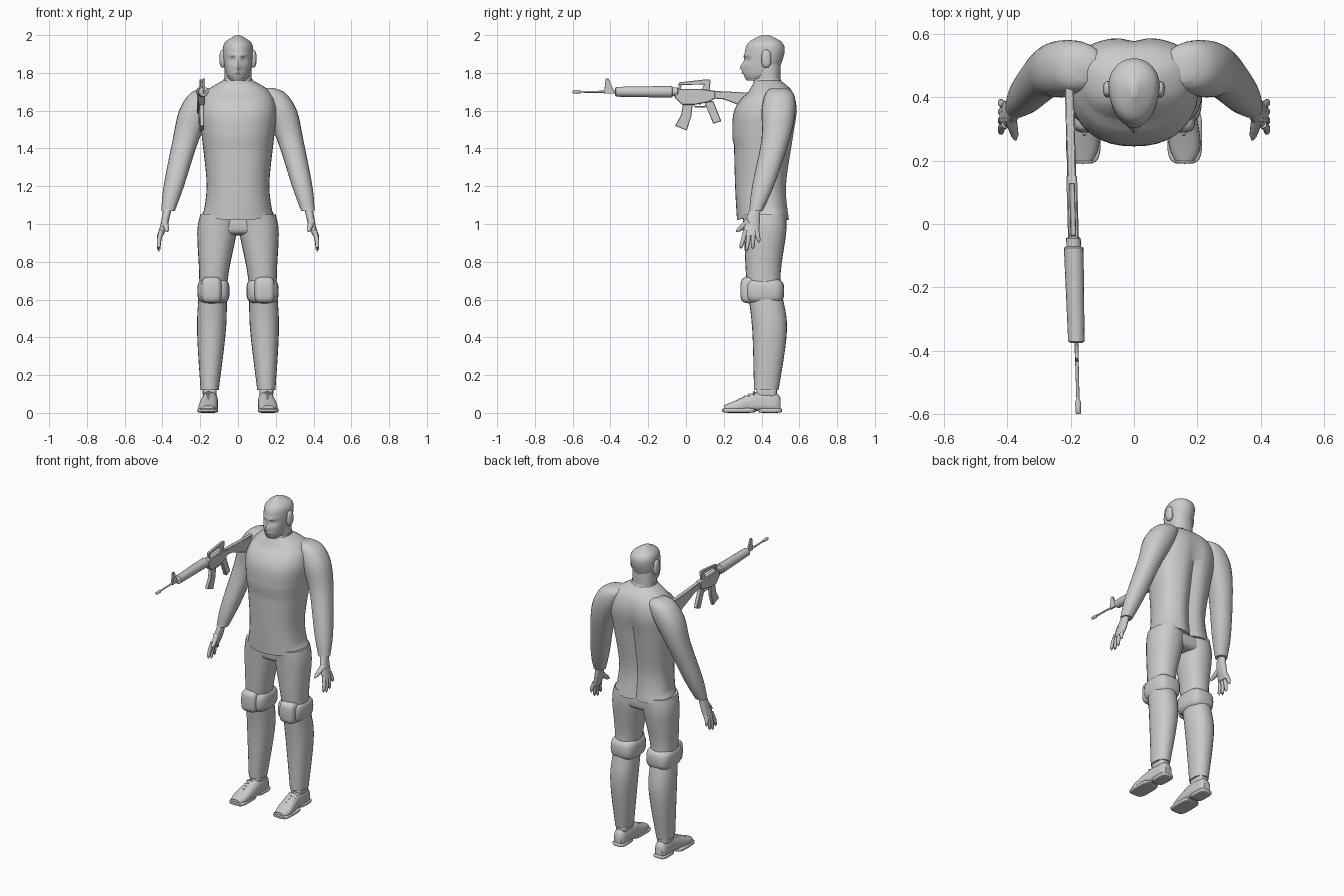
import bpy, bmesh
from math import cos, sin, pi, exp, copysign, radians
from mathutils import Vector

cube = bpy.data.objects.get("Cube")
if cube:
    bpy.data.objects.remove(cube)

grey = bpy.data.materials.new("plain grey")
grey.use_nodes = True
grey.diffuse_color = (.6, .6, .6, 1)
grey.node_tree.nodes["Principled BSDF"].inputs["Base Color"].default_value = grey.diffuse_color


def build(name, rings, mirror=False):
    """Join rings of points with quads, cap both ends and make the object."""
    bm = bmesh.new()
    loops = [[bm.verts.new(point) for point in ring] for ring in rings]
    for lower, upper in zip(loops, loops[1:]):
        for i in range(len(lower)):
            bm.faces.new((lower[i - 1], lower[i], upper[i], upper[i - 1]))
    bm.faces.new(loops[0])
    bm.faces.new(loops[-1])
    bmesh.ops.recalc_face_normals(bm, faces=bm.faces)
    mesh = bpy.data.meshes.new(name)
    bm.to_mesh(mesh)
    bm.free()
    mesh.materials.append(grey)
    part = bpy.data.objects.new(name, mesh)
    bpy.context.collection.objects.link(part)
    bpy.ops.object.select_all(action="DESELECT")
    bpy.context.view_layer.objects.active = part
    part.select_set(True)
    bpy.ops.object.shade_smooth_by_angle(angle=radians(40))
    if mirror:
        part.modifiers.new("mirror", "MIRROR")
    return part


def power_of(value, power):
    return copysign(abs(value) ** power, value)


def circle(sides):
    return [(cos(2 * pi * k / sides), sin(2 * pi * k / sides)) for k in range(sides)]


def spline(rows, steps):
    """Smooth curve through the given cross-section rows."""
    rows = [Vector(row) for row in rows]
    padded = [rows[0]] + rows + [rows[-1]]
    for a, b, c, d in zip(padded, padded[1:], padded[2:], padded[3:]):
        for step in range(steps):
            t = step / steps
            yield b + t * ((c - a) + t * ((2 * a - 5 * b + 4 * c - d) + t * (3 * b - a - 3 * c + d))) / 2
    yield rows[-1]


def loft(name, rows, along_y=False, middle=.5, power=.9, sides=24, steps=4, shape=None, mirror=False):
    """Each row holds position, x centre, half width, and the two depth limits."""
    rings = []
    for position, centre, half, near, far in spline(rows, steps):
        widest = near + (far - near) * middle
        ring = []
        for c, s in circle(sides):
            x = centre + half * power_of(c, power)
            depth = widest + power_of(s, power) * (far - widest if s > 0 else widest - near)
            point = Vector((x, position, depth) if along_y else (x, depth, position))
            ring.append(shape(point) if shape else point)
        rings.append(ring)
    return build(name, rings, mirror)


def pad(name, centre, size, power=.5, mirror=True):
    """Rounded block: the lower the power, the squarer."""
    rings = []
    for step in range(-7, 8):
        tilt = step / 15 * pi
        radius, height = cos(tilt) ** power, power_of(sin(tilt), power)
        rings.append([Vector(centre) + Vector(size) * Vector((
            radius * power_of(c, power), radius * power_of(s, power), height)) for c, s in circle(24)])
    return build(name, rings, mirror)


def tube(name, path, radii, sides=10, shape=None, mirror=False):
    """Round tube along a path of points."""
    path = [Vector(point) for point in path]
    rings = []
    for i, point in enumerate(path):
        heading = path[min(i + 1, len(path) - 1)] - path[max(i - 1, 0)]
        turn = heading.to_track_quat("Z", "Y")
        ring = [point + turn @ Vector((c, s, 0)) * radii[i] for c, s in circle(sides)]
        rings.append([shape(p) for p in ring] if shape else ring)
    return build(name, rings, mirror)


# Jacket: chest step, spine groove and a hem that dips in front
def jacket_shape(point):
    if point.y > .45:
        groove = min(1, max(0, 4 * (1.72 - point.z)))
        point.y -= .03 * groove * exp(-(point.x / .035) ** 2)
    elif 1.45 < point.z < 1.68:
        point.y -= .01
    if point.z < 1.06:
        point.z += .6 * point.x ** 2
    return point


loft("jacket", [(1.02, 0, .19, .27, .55), (1.2, 0, .166, .26, .535), (1.45, 0, .19, .255, .57),
                (1.6, 0, .205, .265, .59), (1.7, 0, .17, .33, .565), (1.76, 0, .08, .365, .5)],
     middle=.6, power=.85, sides=40, steps=6, shape=jacket_shape)
loft("collar", [(1.72, 0, .085, .35, .52), (1.77, 0, .075, .36, .5)])
loft("neck", [(1.7, 0, .075, .365, .5), (1.86, 0, .07, .37, .5)])
pad("pelvis", (0, .42, 1), (.17, .1, .06), mirror=False)


# Head: brow, eye sockets, nose and mouth are pushed out of the surface
def face_shape(point):
    def bump(x, z, width, height):
        return exp(-((abs(point.x) - x) / width) ** 2 - ((point.z - z) / height) ** 2)
    if point.y < .4:
        point.y += .016 * bump(.033, 1.87, .02, .013) - .02 * bump(0, 1.83, .012, .02)
        point.y -= .008 * bump(0, 1.8, .02, .006) + .006 * bump(.02, 1.89, .03, .01)
    return point


loft("head", [(1.76, 0, .04, .32, .42), (1.8, 0, .065, .305, .48), (1.9, 0, .08, .31, .52),
              (1.96, 0, .07, .33, .51), (2, 0, .01, .4, .44)],
     middle=.6, power=1, sides=48, steps=8, shape=face_shape)
pad("ear", (.08, .425, 1.875), (.018, .026, .048), power=.8)

# Arms and hands
loft("sleeve", [(1.07, .37, .036, .335, .405), (1.2, .34, .054, .35, .465), (1.45, .275, .07, .4, .55),
                (1.6, .22, .092, .4, .58), (1.69, .175, .08, .42, .57), (1.72, .15, .04, .45, .53)], mirror=True)
loft("palm", [(.94, .41, .015, .305, .385), (1, .39, .02, .31, .39), (1.1, .37, .022, .345, .395)], mirror=True)
for i, finger in enumerate(["index", "middle", "ring", "little"]):
    root, tip = .315 + .02 * i, .29 + .032 * i
    low = .855 + .012 * (i - 1) ** 2
    tube(finger + "_finger", [(.406, root, .965), (.418, (root + tip) / 2, (low + .965) / 2),
                              (.42, tip, low + .01), (.42, tip, low)], [.013, .012, .009, .004], mirror=True)
tube("thumb", [(.39, .335, 1.015), (.376, .28, .97), (.374, .265, .96)], [.02, .012, .004], mirror=True)

# Legs and knee protection
loft("trouser_leg", [(.12, .15, .048, .36, .49), (.45, .14, .077, .35, .535), (.7, .13, .075, .32, .5),
                     (.95, .112, .104, .307, .53), (1.05, .1, .1, .3, .53)], steps=6, mirror=True)
pad("knee_band", (.13, .415, .645), (.085, .105, .07), power=.6)
pad("knee_pad", (.14, .35, .65), (.054, .062, .07))

# Shoes with soles and laces
loft("shoe_upper", [(.2, .16, .03, .01, .04), (.25, .16, .05, .01, .06), (.37, .15, .045, .01, .11),
                    (.47, .15, .04, .01, .11), (.5, .15, .025, .01, .08)],
     along_y=True, middle=.3, power=.75, mirror=True)
pad("sole_front", (.16, .28, .013), (.055, .09, .013))
pad("sole_heel", (.15, .445, .013), (.044, .064, .013))
pad("ankle", (.15, .427, .11), (.037, .054, .03))
for i in range(4):
    y, z = .285 + .025 * i, .075 + .012 * i
    tube("shoe_lace", [(.157 + side * .028, y, z - .014 * abs(side)) for side in (-1, 0, 1)],
         [.005] * 3, mirror=True)


# Rifle: side profiles, leaning slightly inward towards the muzzle
def lean(point):
    return Vector((point.x - .205 + .028 * (.45 - point.y), point.y, point.z))


def plate(name, width, outline):
    part = build(name, [[lean(Vector((x, y, z))) for y, z in outline] for x in (-width / 2, width / 2)])
    part.modifiers.new("bevel", "BEVEL").width = width / 8


def rod(name, start, end, start_radius, end_radius, rounding=.005):
    """Round bar along the bore with softened ends."""
    stations = [(start, start_radius * .7), (start + rounding, start_radius),
                (end - rounding, end_radius), (end, end_radius * .7)]
    tube(name, [(0, y, 1.7) for y, radius in stations], [radius for y, radius in stations], sides=16, shape=lean)


def wire(name, radius, outline):
    tube(name, [(0, y, z) for y, z in outline], [radius] * len(outline), shape=lean)


rod("barrel", -.58, -.05, .005, .007)
rod("flash_hider", -.6, -.555, .009, .009)
rod("handguard", -.375, -.07, .026, .031)
rod("barrel_nut", -.08, -.04, .023, .023)
plate("front_sight", .012, [(-.435, 1.69), (-.375, 1.69), (-.41, 1.77), (-.425, 1.77)])
plate("receiver", .034, [(-.06, 1.67), (-.06, 1.715), (.08, 1.715), (.155, 1.705), (.155, 1.665),
                         (.12, 1.645), (.04, 1.63), (-.02, 1.63)])
plate("magazine", .022, [(-.015, 1.64), (.036, 1.64), (.028, 1.57), (.004, 1.495), (-.058, 1.52), (-.027, 1.575)])
plate("pistol_grip", .024, [(.095, 1.65), (.145, 1.65), (.187, 1.545), (.145, 1.53)])
wire("trigger_guard", .004, [(.04, 1.63), (.05, 1.62), (.1, 1.62), (.11, 1.64)])
wire("trigger", .003, [(.085, 1.65), (.07, 1.63)])
plate("carry_handle", .018, [(-.04, 1.735), (-.035, 1.75), (.1, 1.765), (.128, 1.765), (.13, 1.74)])
plate("handle_front_post", .014, [(-.04, 1.71), (-.04, 1.745), (-.02, 1.745), (-.03, 1.71)])
plate("handle_rear_post", .016, [(.08, 1.7), (.1, 1.75), (.128, 1.75), (.125, 1.7)])
plate("stock", .028, [(.14, 1.705), (.45, 1.69), (.45, 1.57), (.33, 1.61), (.2, 1.66), (.14, 1.665)])
